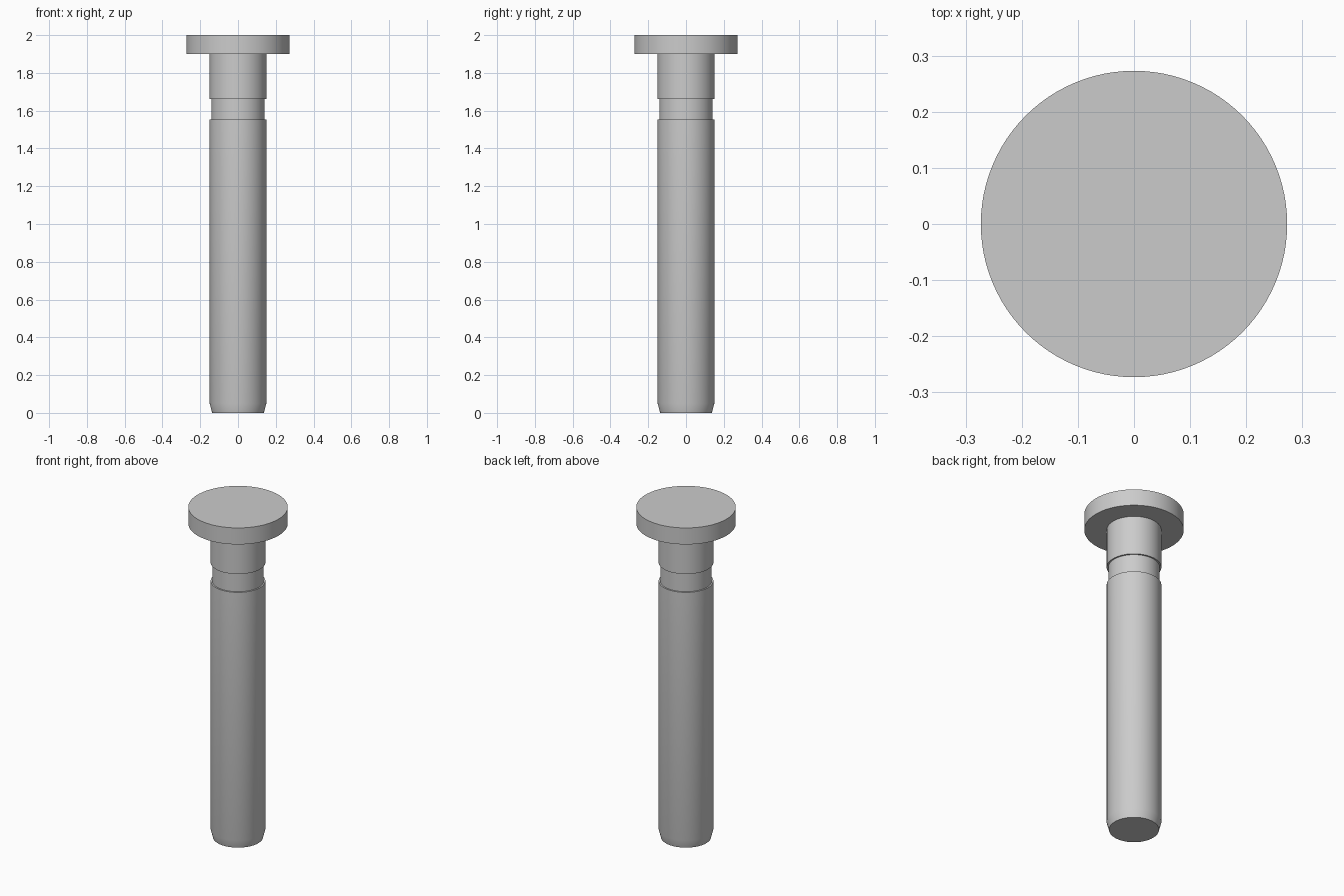
import bpy
import bmesh
import math

cube = bpy.data.objects.get("Cube")
if cube:
    bpy.data.objects.remove(cube, do_unlink=True)

SEGMENTS = 96

# Plain steel grey
steel = bpy.data.materials.new("steel_grey")
steel.use_nodes = True
colour = (0.6, 0.6, 0.6, 1)
steel.diffuse_color = colour
steel.node_tree.nodes["Principled BSDF"].inputs["Base Color"].default_value = colour


def lathe(name, profile):
    """Spin (radius, height) points about z; the ends are closed with flat caps."""
    bm = bmesh.new()
    rings = []
    for radius, z in profile:
        ring = bmesh.ops.create_circle(bm, segments=SEGMENTS, radius=radius)["verts"]
        for v in ring:
            v.co.z = z
        rings.append(ring)
    for low, high in zip(rings, rings[1:]):
        for i in range(SEGMENTS):
            j = (i + 1) % SEGMENTS
            bm.faces.new((low[i], low[j], high[j], high[i]))
    bm.faces.new(rings[0])
    bm.faces.new(rings[-1])
    bmesh.ops.recalc_face_normals(bm, faces=bm.faces)
    mesh = bpy.data.meshes.new(name)
    bm.to_mesh(mesh)
    bm.free()
    mesh.materials.append(steel)
    obj = bpy.data.objects.new(name, mesh)
    bpy.context.collection.objects.link(obj)
    bpy.ops.object.select_all(action="DESELECT")
    obj.select_set(True)
    bpy.context.view_layer.objects.active = obj
    bpy.ops.object.shade_smooth_by_angle(angle=math.radians(30))
    return obj


# One turned pin: tapered tip, shank, retaining groove, neck and flat head
HEAD, SHANK, GROOVE, TIP = 0.273, 0.15, 0.141, 0.137
lathe("headed_pin", [
    (TIP, 0), (SHANK, 0.05),
    (SHANK, 1.552), (GROOVE, 1.552),
    (GROOVE, 1.663), (SHANK, 1.663),
    (SHANK, 1.9), (HEAD, 1.9), (HEAD, 2),
])
